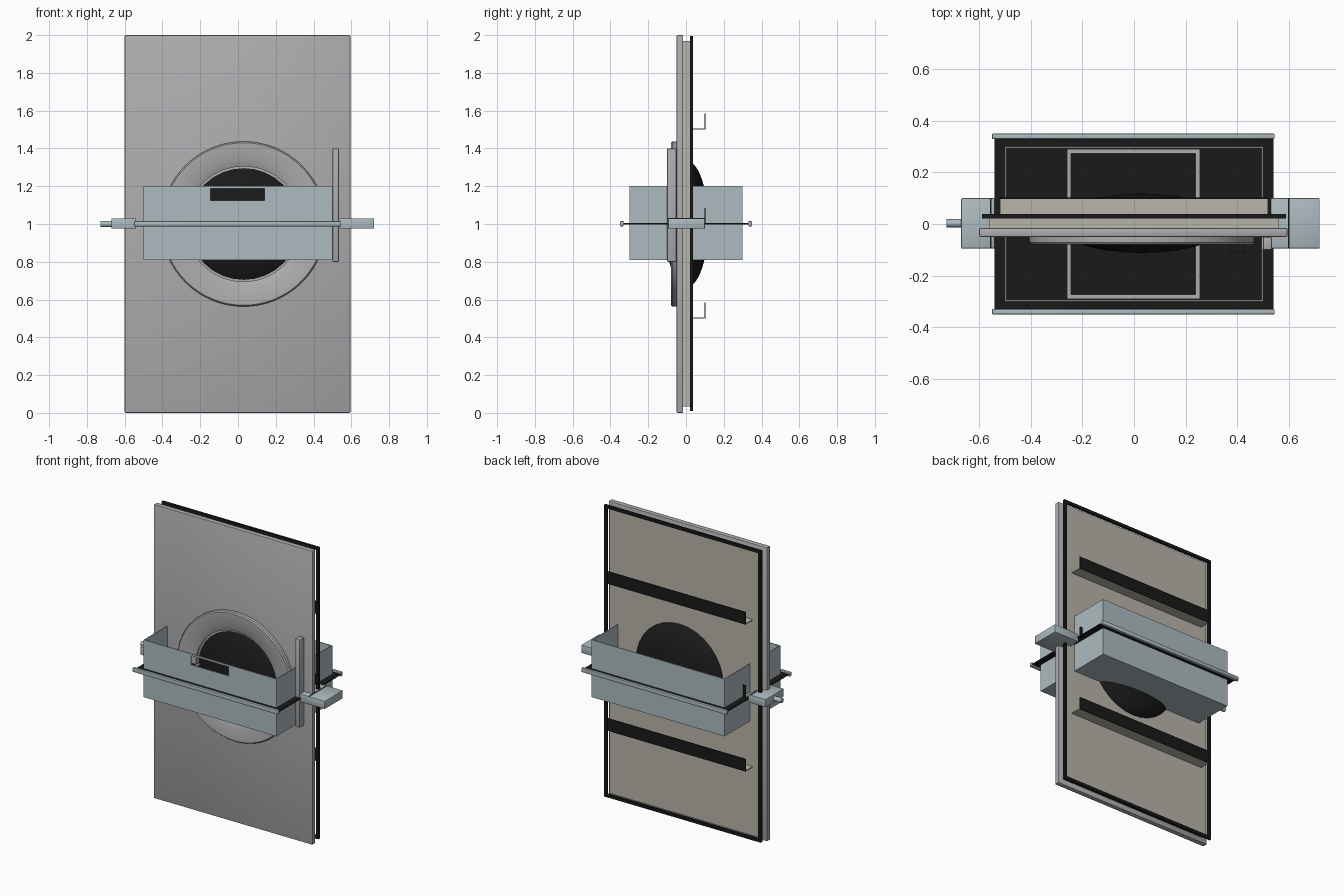
import bpy, bmesh, math

if "Cube" in bpy.data.objects:
    bpy.data.objects.remove(bpy.data.objects["Cube"])


def material(name, rgb):
    m = bpy.data.materials.new(name)
    m.diffuse_color = (*rgb, 1)
    m.use_nodes = True
    m.node_tree.nodes["Principled BSDF"].inputs["Base Color"].default_value = m.diffuse_color
    return m


BLACK = material("black", (0.01, 0.01, 0.01))
BLUE = material("blue_grey", (0.42, 0.50, 0.53))
CREAM = material("cream", (0.48, 0.46, 0.40))
GREY = material("grey", (0.42, 0.42, 0.43))


def finish(name, bm, mat, smooth=False):
    bmesh.ops.recalc_face_normals(bm, faces=bm.faces[:])
    me = bpy.data.meshes.new(name)
    bm.to_mesh(me)
    bm.free()
    ob = bpy.data.objects.new(name, me)
    bpy.context.collection.objects.link(ob)
    if mat:
        me.materials.append(mat)
    if smooth:
        bpy.ops.object.select_all(action='DESELECT')
        bpy.context.view_layer.objects.active = ob
        ob.select_set(True)
        bpy.ops.object.shade_smooth_by_angle(angle=math.radians(30))
    return ob


def add_box(bm, x, y, z):
    """Add one block given its (min, max) on each axis."""
    vs = bmesh.ops.create_cube(bm, size=1)["verts"]
    for v in vs:
        for i, (a, b) in enumerate((x, y, z)):
            v.co[i] = a if v.co[i] < 0 else b


def box(name, x, y, z, mat, bevel=0):
    bm = bmesh.new()
    add_box(bm, x, y, z)
    if bevel:
        bmesh.ops.bevel(bm, geom=bm.edges[:], offset=bevel, segments=2,
                        profile=0.5, affect='EDGES')
    return finish(name, bm, mat, bool(bevel))


def frame(name, u, v, width, depth, mat, flat=False):
    """Rectangular frame, upright in XZ or flat in XY."""
    bm = bmesh.new()
    bars = [((u[0], u[0] + width), v), ((u[1] - width, u[1]), v),
            ((u[0] + width, u[1] - width), (v[0], v[0] + width)),
            ((u[0] + width, u[1] - width), (v[1] - width, v[1]))]
    for a, b in bars:
        add_box(bm, a, *((b, depth) if flat else (depth, b)))
    return finish(name, bm, mat)


# Door: outer skin, inner liner and seal
box("door_panel", (-0.6, 0.595), (-0.05, -0.015), (0, 2), GREY, 0.006)
box("door_liner", (-0.56, 0.56), (-0.015, 0.025), (0.035, 1.97), CREAM)
frame("door_seal", (-0.59, 0.59), (0.01, 1.995), 0.02, (0.022, 0.038), BLACK)

# Three door shelves, each with a black upright lip
for n, z in enumerate((0.5, 1.0, 1.5)):
    box(f"shelf_{n}", (-0.52, 0.52), (0.025, 0.1), (z, z + 0.006), CREAM)
    box(f"shelf_lip_{n}", (-0.52, 0.52), (0.097, 0.102), (z, z + 0.085), BLACK)

# Porthole glass: flattened ball through the door
bm = bmesh.new()
bmesh.ops.create_uvsphere(bm, u_segments=32, v_segments=16, radius=1)
for v in bm.verts:
    x, y, z = v.co
    v.co = (0.03 + 0.335 * x, 0.115 * z + 0.003, 1 + 0.335 * y)
finish("porthole_glass", bm, BLACK, True)

# Porthole ring: profile of (radius, y) turned about the y axis
profile = [(0.305, -0.045), (0.305, -0.062), (0.345, -0.078), (0.43, -0.08),
           (0.437, -0.072), (0.437, -0.045)]
N = 64
bm = bmesh.new()
rings = []
for i in range(N):
    a = 2 * math.pi * i / N
    rings.append([bm.verts.new((0.03 + r * math.cos(a), y, 1 + r * math.sin(a)))
                  for r, y in profile])
for i in range(N):
    p, q = rings[i], rings[(i + 1) % N]
    for j in range(len(profile)):
        k = (j + 1) % len(profile)
        bm.faces.new((p[j], q[j], q[k], p[k]))
finish("porthole_ring", bm, GREY, True)

# Handle and catch
box("handle", (0.5, 0.535), (-0.1, -0.05), (0.8, 1.4), GREY, 0.006)
box("door_catch", (0.375, 0.43), (-0.11, -0.05), (1.03, 1.07), BLACK)

# Open-topped drawer with a grip window in the front wall
T = 0.008
bm = bmesh.new()
add_box(bm, (-0.5, 0.5), (-0.3, 0.3), (0.81, 1.2))
bm.faces.ensure_lookup_table()
top = max(bm.faces, key=lambda f: f.calc_center_median().z)
bmesh.ops.inset_region(bm, faces=[top], thickness=T)
for v in top.verts:
    v.co.z = 1.2
low = bmesh.ops.extrude_face_region(bm, geom=[top])["geom"]
for v in low:
    if isinstance(v, bmesh.types.BMVert):
        v.co.z = 0.81 + T
if top.is_valid:
    bmesh.ops.delete(bm, geom=[top], context='FACES_ONLY')
drawer = finish("drawer", bm, BLUE)
cutter = box("grip_cutter", (-0.145, 0.14), (-0.35, -0.25), (1.125, 1.187), None)
cutter.hide_render = True
cutter.hide_set(True)
mod = drawer.modifiers.new("grip_window", 'BOOLEAN')
mod.operation = 'DIFFERENCE'
mod.solver = 'EXACT'
mod.object = cutter

# Black mid sheet with side rails and a light inner frame
box("mid_sheet", (-0.54, 0.54), (-0.335, 0.335), (0.997, 1.005), BLACK)
for s, side in ((-1, "front"), (1, "back")):
    y = sorted((s * 0.33, s * 0.35))
    box(f"{side}_rail", (-0.55, 0.545), y, (0.988, 1.015), BLUE, 0.003)
frame("inner_frame", (-0.26, 0.255), (-0.29, 0.29), 0.016, (1.003, 1.012),
      GREY, flat=True)

# Side brackets and the pivot knob
box("left_bracket", (-0.67, -0.54), (-0.095, 0.1), (0.975, 1.03), BLUE, 0.004)
box("right_bracket", (0.53, 0.72), (-0.095, 0.1), (0.975, 1.03), BLUE, 0.004)
for n, x in enumerate((-0.555, 0.6)):
    box(f"bracket_seam_{n}", (x - 0.003, x + 0.003), (-0.094, 0.099),
        (1.0, 1.032), BLACK)
bm = bmesh.new()
bmesh.ops.create_cone(bm, cap_ends=True, segments=16, radius1=0.016,
                      radius2=0.016, depth=0.07)
for v in bm.verts:
    x, y, z = v.co
    v.co = (-0.692 + z, y + 0.003, 1.0 + x)
finish("pivot_knob", bm, BLUE, True)
